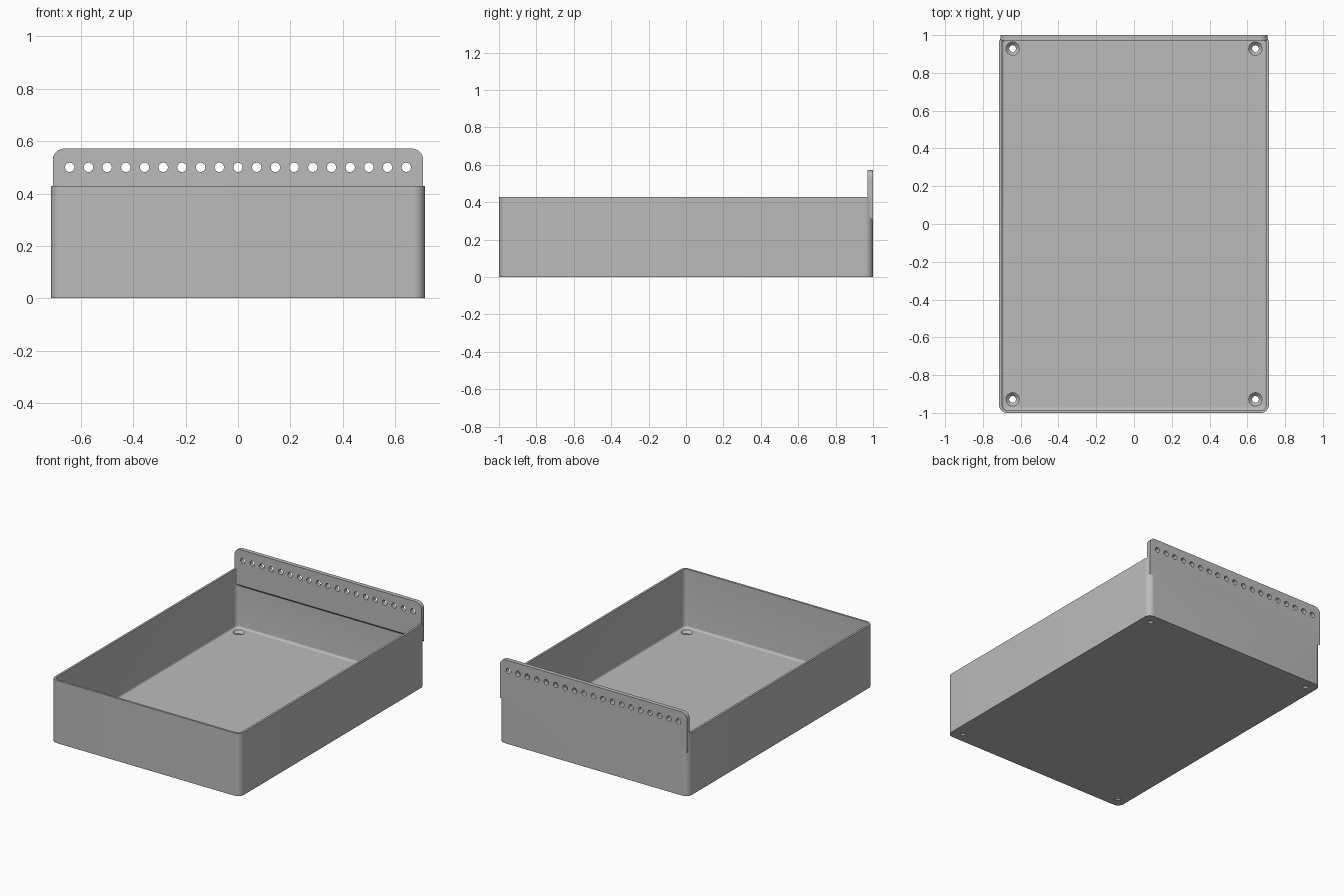
import bpy, bmesh
from math import sin, cos, pi, radians
from mathutils import Matrix, Vector

if "Cube" in bpy.data.objects:
    bpy.data.objects.remove(bpy.data.objects["Cube"])

MM = 1 / 140                       # one modelling unit
HALF_X, HALF_Y, HEIGHT = 100 * MM, 140 * MM, 60 * MM
CORNER, WALL, FLOOR, FILLET = 6 * MM, 2 * MM, 4 * MM, 2 * MM

grey = bpy.data.materials.new("plain grey")
grey.use_nodes = True
colour = (0.5, 0.5, 0.5, 1)
grey.diffuse_color = colour
grey.node_tree.nodes["Principled BSDF"].inputs["Base Color"].default_value = colour


def finish(bm, name):
    bmesh.ops.recalc_face_normals(bm, faces=bm.faces)
    mesh = bpy.data.meshes.new(name)
    bm.to_mesh(mesh)
    bm.free()
    mesh.materials.append(grey)
    ob = bpy.data.objects.new(name, mesh)
    bpy.context.collection.objects.link(ob)
    return ob


def rounded_loop(inset, z, steps=10):
    """Rounded rectangle, inset from the outer wall."""
    r = max(CORNER - inset, 0.3 * MM)
    points = []
    for i, (sx, sy) in enumerate([(1, 1), (-1, 1), (-1, -1), (1, -1)]):
        cx, cy = sx * (HALF_X - inset - r), sy * (HALF_Y - inset - r)
        for k in range(steps + 1):
            a = (i + k / steps) * pi / 2
            points.append(Vector((cx + r * cos(a), cy + r * sin(a), z)))
    return points


def boolean(target, tool, operation):
    mod = target.modifiers.new(operation.lower(), 'BOOLEAN')
    mod.object, mod.operation, mod.solver = tool, operation, 'EXACT'
    bpy.context.view_layer.objects.active = target
    bpy.ops.object.modifier_apply(modifier=mod.name)
    bpy.data.objects.remove(tool)


# Open box: outer wall, rim, inner wall and filleted floor edge
sections = [(0, 0), (0, HEIGHT), (WALL, HEIGHT)]
for k in range(7):
    a = k / 6 * pi / 2
    sections.append((WALL + FILLET * (1 - cos(a)), FLOOR + FILLET * (1 - sin(a))))
bm = bmesh.new()
loops = [[bm.verts.new(p) for p in rounded_loop(*s)] for s in sections]
for lower, upper in zip(loops, loops[1:]):
    n = len(lower)
    for i in range(n):
        j = (i + 1) % n
        bm.faces.new((lower[i], lower[j], upper[j], upper[i]))
bm.faces.new(loops[0])
bm.faces.new(loops[-1])
tray = finish(bm, "tray")

# Hanging plate: rounded top corners, bottom edge sloping down to the back
PLATE_X, TOP, THICK, BOTTOM = 99 * MM, 80 * MM, 4 * MM, 42 * MM
outline = [(-PLATE_X, BOTTOM), (PLATE_X, BOTTOM)]
for side, start in ((1, 0), (-1, pi / 2)):
    for k in range(11):
        a = start + k / 10 * pi / 2
        outline.append((side * (PLATE_X - CORNER) + CORNER * cos(a),
                        TOP - CORNER + CORNER * sin(a)))
bm = bmesh.new()
back = [bm.verts.new((x, HALF_Y, z)) for x, z in outline]
front = [bm.verts.new((x, HALF_Y - THICK, z + (THICK if z == BOTTOM else 0)))
         for x, z in outline]
bm.faces.new(back)
bm.faces.new(front)
for i in range(len(back)):
    j = (i + 1) % len(back)
    bm.faces.new((back[i], back[j], front[j], front[i]))
plate = finish(bm, "hanging_plate")
boolean(tray, plate, 'UNION')

# Row of holes through the plate
bm = bmesh.new()
for i in range(-9, 10):
    place = Matrix.Translation((i * 10 * MM, HALF_Y - THICK / 2, 70 * MM))
    bmesh.ops.create_cone(bm, cap_ends=True, segments=32, radius1=2.5 * MM,
                          radius2=2.5 * MM, depth=4 * THICK,
                          matrix=place @ Matrix.Rotation(pi / 2, 4, 'X'))
boolean(tray, finish(bm, "plate_hole_cutter"), 'DIFFERENCE')

# Countersunk screw holes in the floor corners
bm = bmesh.new()
profile = [(2.5 * MM, -FLOOR), (2.5 * MM, 1.5 * MM), (5 * MM, FLOOR), (5 * MM, 2 * FLOOR)]
for sx in (-1, 1):
    for sy in (-1, 1):
        rings = [[bm.verts.new((sx * 90 * MM + r * cos(i * pi / 16),
                                sy * 130 * MM + r * sin(i * pi / 16), z))
                  for i in range(32)] for r, z in profile]
        for a, b in zip(rings, rings[1:]):
            for i in range(32):
                bm.faces.new((a[i], a[i - 1], b[i - 1], b[i]))
        bm.faces.new(rings[0])
        bm.faces.new(rings[-1])
boolean(tray, finish(bm, "screw_hole_cutter"), 'DIFFERENCE')

# Smooth rounded areas, keep edges crisp
bpy.ops.object.select_all(action='DESELECT')
tray.select_set(True)
bpy.context.view_layer.objects.active = tray
bpy.ops.object.shade_smooth_by_angle(angle=radians(30))
